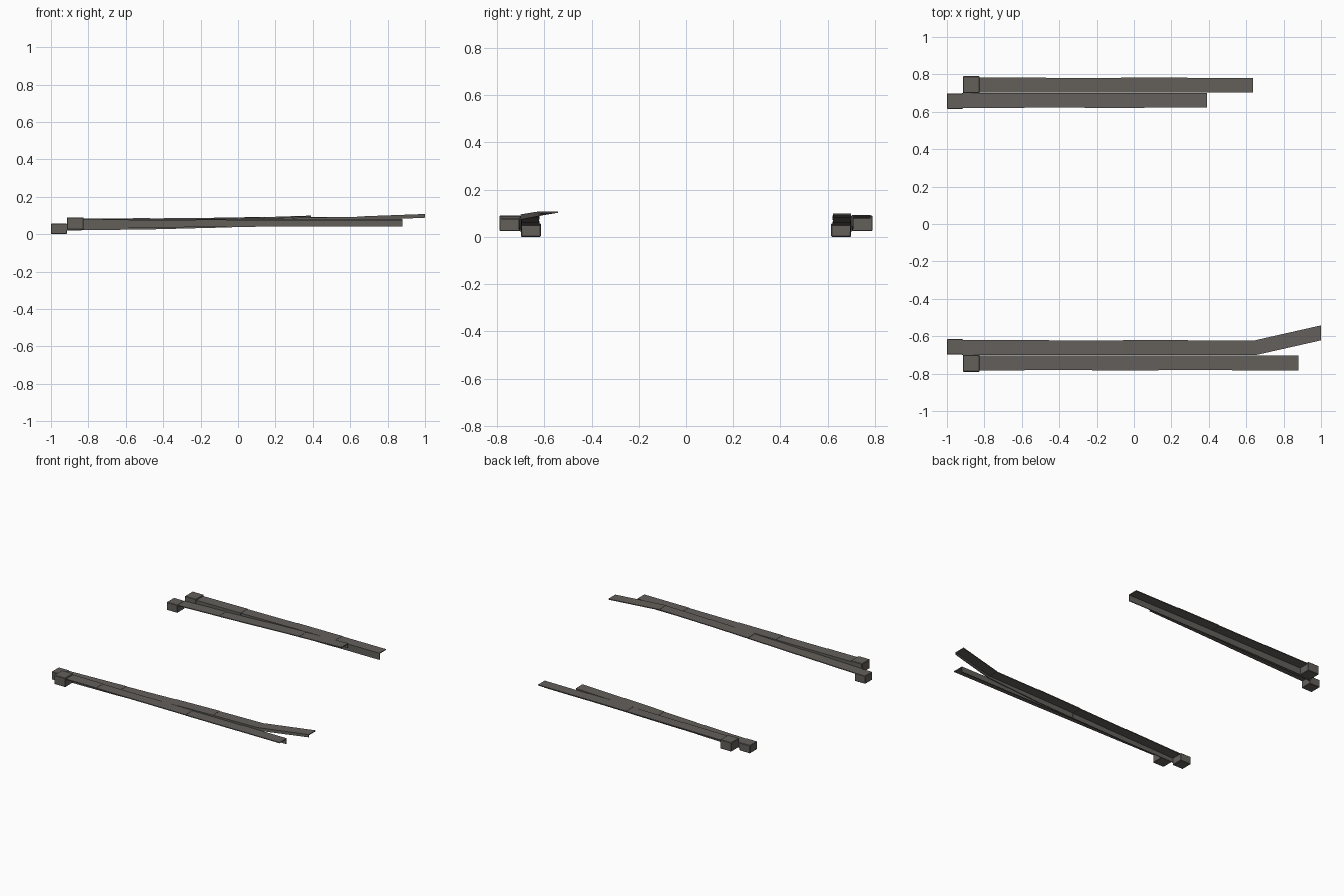
import bpy, bmesh

if "Cube" in bpy.data.objects:
    bpy.data.objects.remove(bpy.data.objects["Cube"])

mat = bpy.data.materials.new("dark warm grey")
mat.diffuse_color = (0.125, 0.115, 0.105, 1)
mat.use_nodes = True
mat.node_tree.nodes["Principled BSDF"].inputs["Base Color"].default_value = mat.diffuse_color
T = 0.006   # plate thickness
W = 0.08    # strip width


def finish(name, bm):
    bmesh.ops.recalc_face_normals(bm, faces=bm.faces)
    me = bpy.data.meshes.new(name)
    bm.to_mesh(me)
    bm.free()
    me.materials.append(mat)
    ob = bpy.data.objects.new(name, me)
    bpy.context.collection.objects.link(ob)
    return ob


def block(name, x0, x1, y0, y1, z0, z1):
    bm = bmesh.new()
    bmesh.ops.create_cube(bm, size=1)
    for v in bm.verts:
        v.co = ((x0 + x1) / 2 + v.co.x * (x1 - x0),
                (y0 + y1) / 2 + v.co.y * (y1 - y0),
                (z0 + z1) / 2 + v.co.z * (z1 - z0))
    bmesh.ops.bevel(bm, geom=bm.edges[:], offset=0.003, segments=1, affect='EDGES')
    finish(name, bm)


def strip(name, stations, wall):
    """Angle-section strip in slightly overlapping segments.
    stations: (x, centre y, top z, wall bottom z); wall: side (+1/-1 in y) of the hanging web."""
    bm = bmesh.new()
    for i, (a, b) in enumerate(zip(stations, stations[1:])):
        h = W / 2 - 0.0015 * (i % 2)
        lift = 0.0015 * (i % 2)
        rings = []
        for x, y, top, low in (a, b):
            top -= lift
            e, f = y + wall * h, y - wall * h
            prof = ((f, top), (e, top), (e, low), (e - wall * T, low),
                    (e - wall * T, top - T), (f, top - T))
            rings.append([bm.verts.new((x, p, z)) for p, z in prof])
        r, s = rings
        for k in range(6):
            n = (k + 1) % 6
            bm.faces.new((r[k], r[n], s[n], s[k]))
        bm.faces.new(r)
        bm.faces.new(s)
    finish(name, bm)


# end blocks, mirrored across y
for side, tag in ((-1, "front"), (1, "back")):
    ys = sorted((side * 0.70, side * 0.79))
    block(tag + "_outer_end_block", -0.915, -0.825, ys[0], ys[1], 0.025, 0.09)
    ys = sorted((side * 0.615, side * 0.698))
    block(tag + "_inner_end_block", -1.0, -0.915, ys[0], ys[1], 0.0, 0.057)

# front strips
strip("front_outer_strip", [
    (-0.83, -0.742, 0.083, 0.028), (-0.585, -0.742, 0.082, 0.033),
    (-0.225, -0.742, 0.081, 0.038), (0.13, -0.742, 0.08, 0.04),
    (0.525, -0.742, 0.08, 0.04), (0.88, -0.742, 0.08, 0.04)], 1)
strip("front_inner_strip", [
    (-0.92, -0.661, 0.055, 0.02), (-0.455, -0.661, 0.068, 0.026),
    (-0.06, -0.661, 0.08, 0.036), (0.29, -0.661, 0.089, 0.05),
    (0.65, -0.661, 0.095, 0.073), (1.0, -0.582, 0.108, 0.088)], -1)

# back strips
strip("back_outer_strip", [
    (-0.83, 0.742, 0.083, 0.028), (-0.47, 0.742, 0.086, 0.034),
    (-0.07, 0.742, 0.09, 0.039), (0.285, 0.742, 0.092, 0.042),
    (0.635, 0.742, 0.093, 0.043)], -1)
strip("back_inner_strip", [
    (-0.92, 0.661, 0.055, 0.02), (-0.585, 0.661, 0.066, 0.027),
    (-0.265, 0.661, 0.078, 0.037), (0.055, 0.661, 0.09, 0.052),
    (0.39, 0.661, 0.101, 0.068)], 1)
